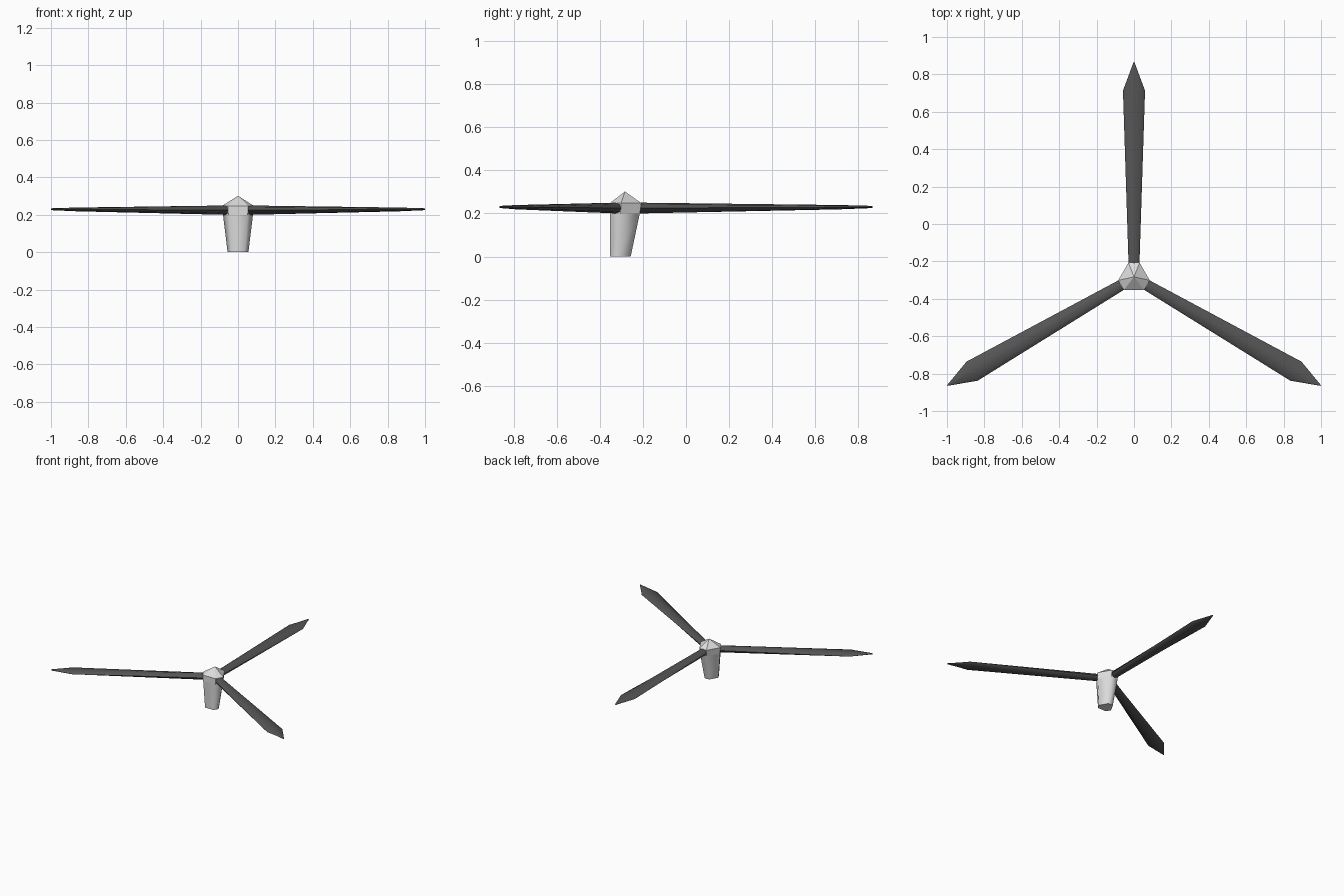
import bpy, bmesh, math
from mathutils import Matrix

if "Cube" in bpy.data.objects:
    bpy.data.objects.remove(bpy.data.objects["Cube"])

CY = -0.287   # hub axis in y


def material(name, c):
    m = bpy.data.materials.new(name)
    m.diffuse_color = (c, c, c, 1)
    m.use_nodes = True
    m.node_tree.nodes["Principled BSDF"].inputs["Base Color"].default_value = m.diffuse_color
    return m


light = material("light grey", 0.72)
dark = material("dark grey", 0.09)


def loft(name, rings, mat, angle, cap_start=True, cap_end=True):
    """Skin a list of equal rings of points; a one-point ring makes a tip."""
    bm = bmesh.new()
    vs = [[bm.verts.new(p) for p in r] for r in rings]
    for a, b in zip(vs, vs[1:]):
        n = len(a)
        for i in range(n):
            j = (i + 1) % n
            if len(b) == 1:
                bm.faces.new((a[i], a[j], b[0]))
            else:
                bm.faces.new((a[i], a[j], b[j], b[i]))
    if cap_start:
        bm.faces.new(vs[0])
    if cap_end and len(vs[-1]) > 1:
        bm.faces.new(vs[-1])
    bmesh.ops.recalc_face_normals(bm, faces=bm.faces)
    me = bpy.data.meshes.new(name)
    bm.to_mesh(me)
    bm.free()
    me.materials.append(mat)
    ob = bpy.data.objects.new(name, me)
    bpy.context.collection.objects.link(ob)
    bpy.ops.object.select_all(action='DESELECT')
    ob.select_set(True)
    bpy.context.view_layer.objects.active = ob
    bpy.ops.object.shade_smooth_by_angle(angle=math.radians(angle))
    return ob


# Six-sided hub outline: short sides face the blades, long sides between
outline = []
for k in range(3):
    a = math.radians(120 * k)
    for x, y in ((0.03, 0.08), (-0.03, 0.08)):
        outline.append((x * math.cos(a) - y * math.sin(a),
                        x * math.sin(a) + y * math.cos(a) + CY))
FRONT = min(p[1] for p in outline)


def hub_ring(z, s):
    # scaled about the front edge, so the front side stays upright
    return [(x * s, FRONT + (y - FRONT) * s, z) for x, y in outline]


# Tapered shaft under the hub
loft("shaft", [hub_ring(0, 0.66), hub_ring(0.2, 0.95)], light, 62)
# Hub with pointed cap
loft("hub", [hub_ring(0.2, 0.95), hub_ring(0.248, 1.0), [(0, CY + 0.004, 0.302)]], light, 25)


# Blades: flattened octagon sections along the radius
def section(r, half_w, half_t, z):
    pts = []
    for i in range(8):
        a = math.radians(45 * i)
        pts.append((half_w * math.cos(a), r, z + half_t * math.sin(a)))
    return pts


for k, side in enumerate(("back", "left", "right")):
    blade = loft(side + "_blade", [
        section(0.07, 0.029, 0.025, 0.225),
        section(1.0, 0.059, 0.010, 0.229),
        section(1.153, 0.002, 0.005, 0.23)], dark, 50)
    blade.matrix_world = (Matrix.Translation((0, CY, 0))
                          @ Matrix.Rotation(math.radians(120 * k), 4, 'Z'))
